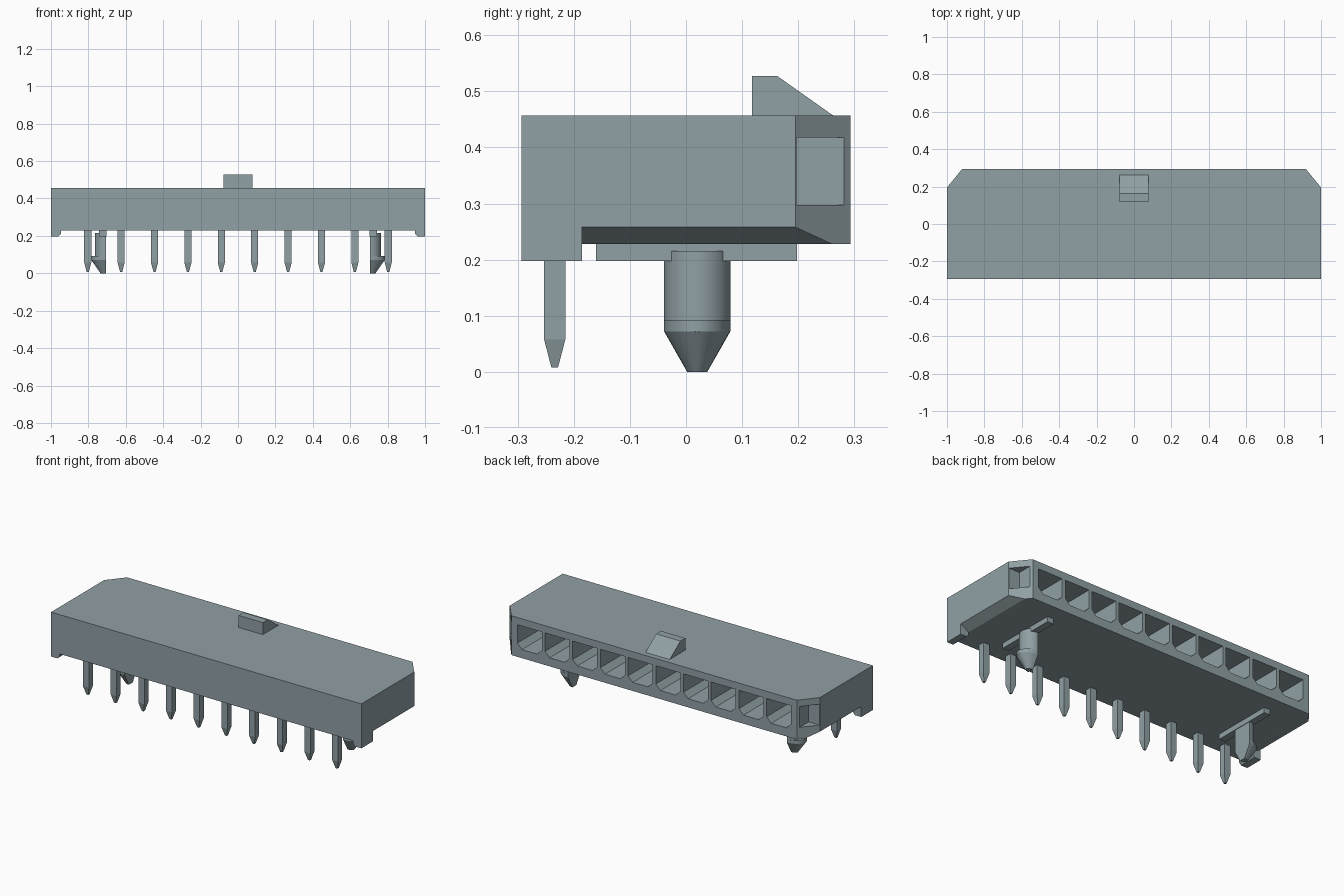
import bpy
import bmesh
from math import cos, sin, pi
from mathutils import Vector

cube = bpy.data.objects.get("Cube")
if cube:
    bpy.data.objects.remove(cube, do_unlink=True)

COLOR = (0.28, 0.35, 0.375, 1)
grey = bpy.data.materials.new("blue grey plastic")
grey.diffuse_color = COLOR
grey.use_nodes = True
grey.node_tree.nodes["Principled BSDF"].inputs["Base Color"].default_value = COLOR

BOTTOM, TOP = 0.228, 0.457
BACK, FRONT = 0.293, -0.293
PITCH = 0.1785
COLUMNS = [(i - 4.5) * PITCH for i in range(10)]


def place(axis, a, b, c):
    """Point from two profile coordinates and the distance along an axis."""
    return {"x": (c, a, b), "y": (a, c, b), "z": (a, b, c)}[axis]


def loft(bm, rings):
    """Closed solid through rings of equal length."""
    loops = [[bm.verts.new(p) for p in ring] for ring in rings]
    for low, high in zip(loops, loops[1:]):
        for i in range(len(low)):
            j = (i + 1) % len(low)
            bm.faces.new((low[i], low[j], high[j], high[i]))
    bm.faces.new(loops[0][::-1])
    bm.faces.new(loops[-1])


def prism(bm, axis, profile, lo, hi):
    loft(bm, [[place(axis, a, b, c) for a, b in profile] for c in (lo, hi)])


def box(bm, x0, x1, y0, y1, z0, z1):
    prism(bm, "z", [(x0, y0), (x1, y0), (x1, y1), (x0, y1)], z0, z1)


def finish(bm, name):
    bmesh.ops.recalc_face_normals(bm, faces=bm.faces)
    mesh = bpy.data.meshes.new(name)
    bm.to_mesh(mesh)
    bm.free()
    mesh.materials.append(grey)
    obj = bpy.data.objects.new(name, mesh)
    bpy.context.collection.objects.link(obj)
    return obj


def activate(obj):
    bpy.ops.object.select_all(action="DESELECT")
    obj.select_set(True)
    bpy.context.view_layer.objects.active = obj


# Housing with chamfered back corners
bm = bmesh.new()
prism(bm, "z", [(-1, FRONT), (1, FRONT), (1, 0.195), (0.92, BACK),
                (-0.92, BACK), (-1, 0.195)], BOTTOM, TOP)
housing = finish(bm, "housing")

# Cutters: sockets, corner notches and sloped lower edges
bm = bmesh.new()
for x in COLUMNS:
    w, c, low, high = 0.079, 0.03, 0.278, 0.415
    prism(bm, "y", [(x - w + c, low), (x + w - c, low), (x + w, low + c),
                    (x + w, high), (x - w, high), (x - w, low + c)], -0.19, 0.32)
for s in (-1, 1):
    box(bm, *sorted((s * 0.929, s * 1.05)), 0.197, 0.35, 0.297, 0.418)
    prism(bm, "y", [(s * 0.93, 0.2184), (s * 1.02, 0.2184),
                    (s * 1.02, 0.2693)], -0.185, 0.35)
cutter = finish(bm, "housing_cutter")
cutter.hide_render = True
cut = housing.modifiers.new("openings", "BOOLEAN")
cut.object = cutter
cut.operation = "DIFFERENCE"
cut.solver = "EXACT"
activate(housing)
bpy.ops.object.modifier_apply(modifier=cut.name)
bpy.data.objects.remove(cutter, do_unlink=True)

# Latch ramp on top
bm = bmesh.new()
prism(bm, "x", [(0.118, TOP), (0.262, TOP), (0.163, 0.527), (0.118, 0.527)],
      -0.078, 0.078)
finish(bm, "latch_ramp")

# Contact pins with tapered tips, and their blades inside the sockets
for n, x in enumerate(COLUMNS, 1):
    bm = bmesh.new()
    rings = []
    for z, h in ((0.008, 0.006), (0.058, 0.019), (0.24, 0.019)):
        rings.append([(x + a * h, -0.234 + b * h, z)
                      for a, b in ((-1, -1), (1, -1), (1, 1), (-1, 1))])
    loft(bm, rings)
    box(bm, x - 0.019, x + 0.019, -0.2, 0.04, 0.327, 0.365)
    finish(bm, f"contact_pin_{n}")

# Mirrored feet, rails and snap pegs
for s, side in ((1, "left"), (-1, "right")):
    bm = bmesh.new()
    prism(bm, "y", [(s * 1, 0.198), (s * 0.96, 0.198), (s * 0.947, 0.211),
                    (s * 0.947, BOTTOM), (s * 1, BOTTOM)], FRONT, -0.185)
    finish(bm, f"foot_{side}")

    bm = bmesh.new()
    box(bm, *sorted((s * 0.702, s * 0.742)), -0.16, 0.198, 0.198, 0.235)
    finish(bm, f"rail_{side}")

    # Half-round peg: flat inside, barb pointing outward
    bm = bmesh.new()
    rings = []
    for z, rx, ry in ((0, 0.03, 0.018), (0.072, 0.08, 0.059), (0.092, 0.08, 0.059),
                      (0.092, 0.06, 0.059), (0.215, 0.06, 0.059)):
        angles = [pi * k / 16 - pi / 2 for k in range(17)]
        rings.append([Vector((s * (0.705 + rx * cos(t)), 0.02 + ry * sin(t), z))
                      for t in angles])
    loft(bm, rings)
    peg = finish(bm, f"snap_peg_{side}")
    activate(peg)
    bpy.ops.object.shade_smooth_by_angle(angle=pi / 7)
